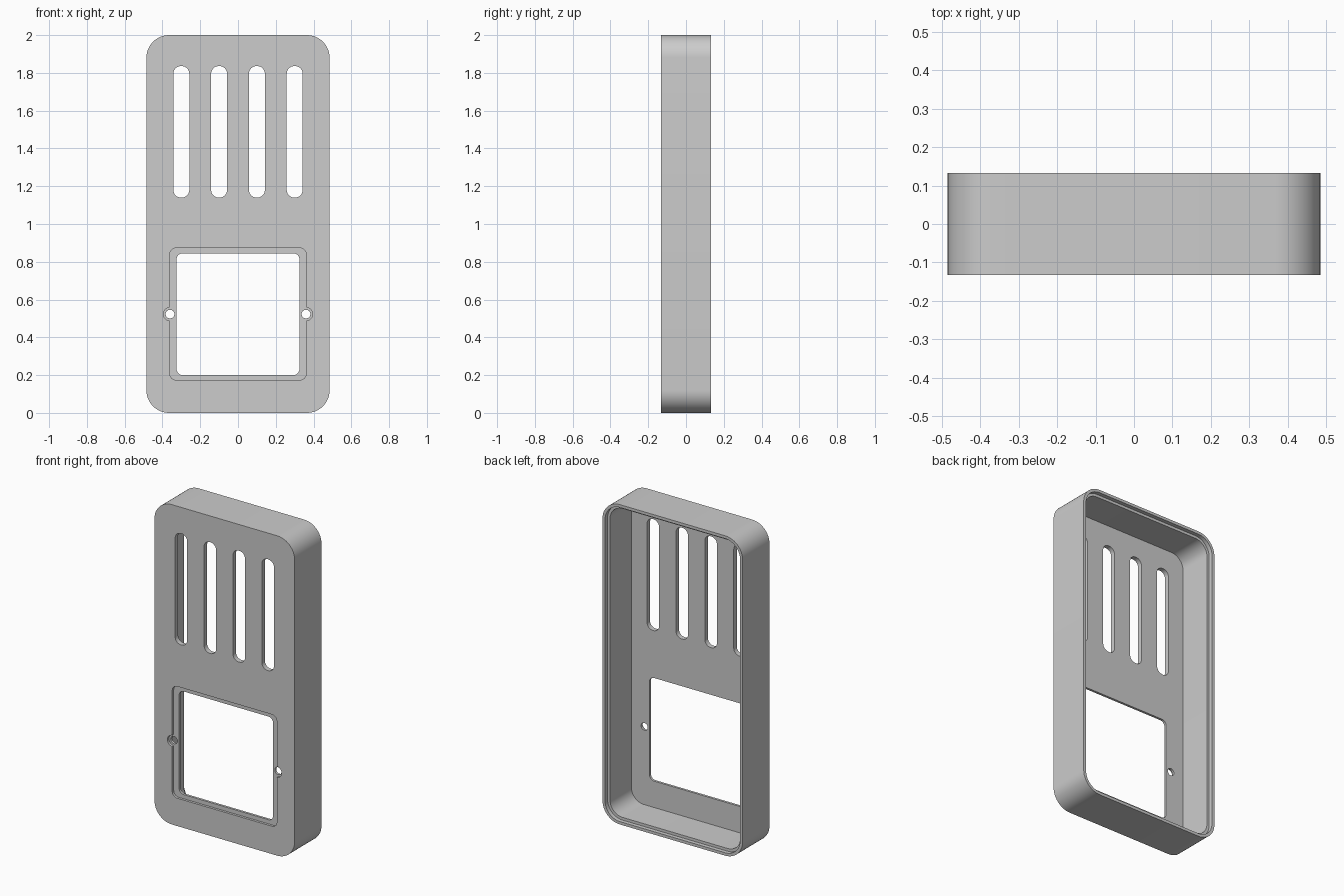
import bpy, bmesh, math

if "Cube" in bpy.data.objects:
    bpy.data.objects.remove(bpy.data.objects["Cube"])

FRONT, BACK = -0.133, 0.133
PLATE = 0.03          # front plate thickness
WALL = 0.035          # side wall thickness
LIP = 0.018           # thin outer lip around the open back
RADIUS = 0.12         # outer corner radius

grey = bpy.data.materials.new("light grey plastic")
grey.diffuse_color = (0.604, 0.604, 0.604, 1)
grey.use_nodes = True
grey.node_tree.nodes["Principled BSDF"].inputs["Base Color"].default_value = grey.diffuse_color


def rounded_prism(name, x0, x1, z0, z1, r, y0, y1, seg=12):
    """Rounded rectangle in the XZ plane, extruded along Y."""
    bm = bmesh.new()
    corners = ((x1 - r, z1 - r), (x0 + r, z1 - r), (x0 + r, z0 + r), (x1 - r, z0 + r))
    verts = []
    for q, (cx, cz) in enumerate(corners):
        for i in range(seg + 1):
            a = math.pi / 2 * (q + i / seg)
            verts.append(bm.verts.new((cx + r * math.cos(a), y0, cz + r * math.sin(a))))
    bmesh.ops.remove_doubles(bm, verts=bm.verts[:], dist=1e-5)
    face = bm.faces.new([v for v in verts if v.is_valid])
    ext = bmesh.ops.extrude_face_region(bm, geom=[face])
    moved = [g for g in ext["geom"] if isinstance(g, bmesh.types.BMVert)]
    bmesh.ops.translate(bm, verts=moved, vec=(0, y1 - y0, 0))
    bmesh.ops.recalc_face_normals(bm, faces=bm.faces[:])
    mesh = bpy.data.meshes.new(name)
    bm.to_mesh(mesh)
    bm.free()
    obj = bpy.data.objects.new(name, mesh)
    bpy.context.collection.objects.link(obj)
    mesh.materials.append(grey)
    return obj


def disc(name, x, z, r, y0, y1):
    return rounded_prism(name, x - r, x + r, z - r, z + r, r * 0.999, y0, y1, 8)


def inset_shell(name, d, y0, y1):
    """Copy of the outer outline, shrunk by d."""
    return rounded_prism(name, -0.485 + d, 0.485 - d, d, 2 - d, RADIUS - d, y0, y1)


# Outer case
case = inset_shell("case", 0, FRONT, BACK)

# Hollow interior and the stepped rim at the open back
cutters = [
    inset_shell("cavity_cutter", WALL, FRONT + PLATE, BACK + 0.1),
    inset_shell("rim_step_cutter", LIP, BACK - 0.025, BACK + 0.15),
]

# Four vertical vent slots
for x in (-0.3, -0.1, 0.1, 0.3):
    cutters.append(rounded_prism("slot_cutter", x - 0.042, x + 0.042, 1.14, 1.836,
                                 0.04, FRONT - 0.1, FRONT + 0.1))

# Window opening with a shallow recessed frame
cutters.append(rounded_prism("recess_cutter", -0.362, 0.362, 0.174, 0.873,
                             0.035, FRONT - 0.08, FRONT + 0.015))
cutters.append(rounded_prism("window_cutter", -0.325, 0.325, 0.2, 0.845,
                             0.032, FRONT - 0.12, FRONT + 0.12))

# Screw holes with round recesses on either side of the window
for x in (-0.36, 0.36):
    cutters.append(disc("screw_recess_cutter", x, 0.523, 0.035, FRONT - 0.06, FRONT + 0.015))
    cutters.append(disc("screw_hole_cutter", x, 0.523, 0.023, FRONT - 0.14, FRONT + 0.14))

# Carve the case, then discard the cutters
bpy.context.view_layer.objects.active = case
for cutter in cutters:
    cutter.hide_render = True
    mod = case.modifiers.new("cut", 'BOOLEAN')
    mod.operation = 'DIFFERENCE'
    mod.solver = 'EXACT'
    mod.object = cutter
    bpy.ops.object.modifier_apply(modifier=mod.name)
    bpy.data.objects.remove(cutter)

# Smooth the rounded corners, keep the rims sharp
bpy.ops.object.select_all(action='DESELECT')
case.select_set(True)
bpy.ops.object.shade_smooth_by_angle(angle=math.radians(30))
